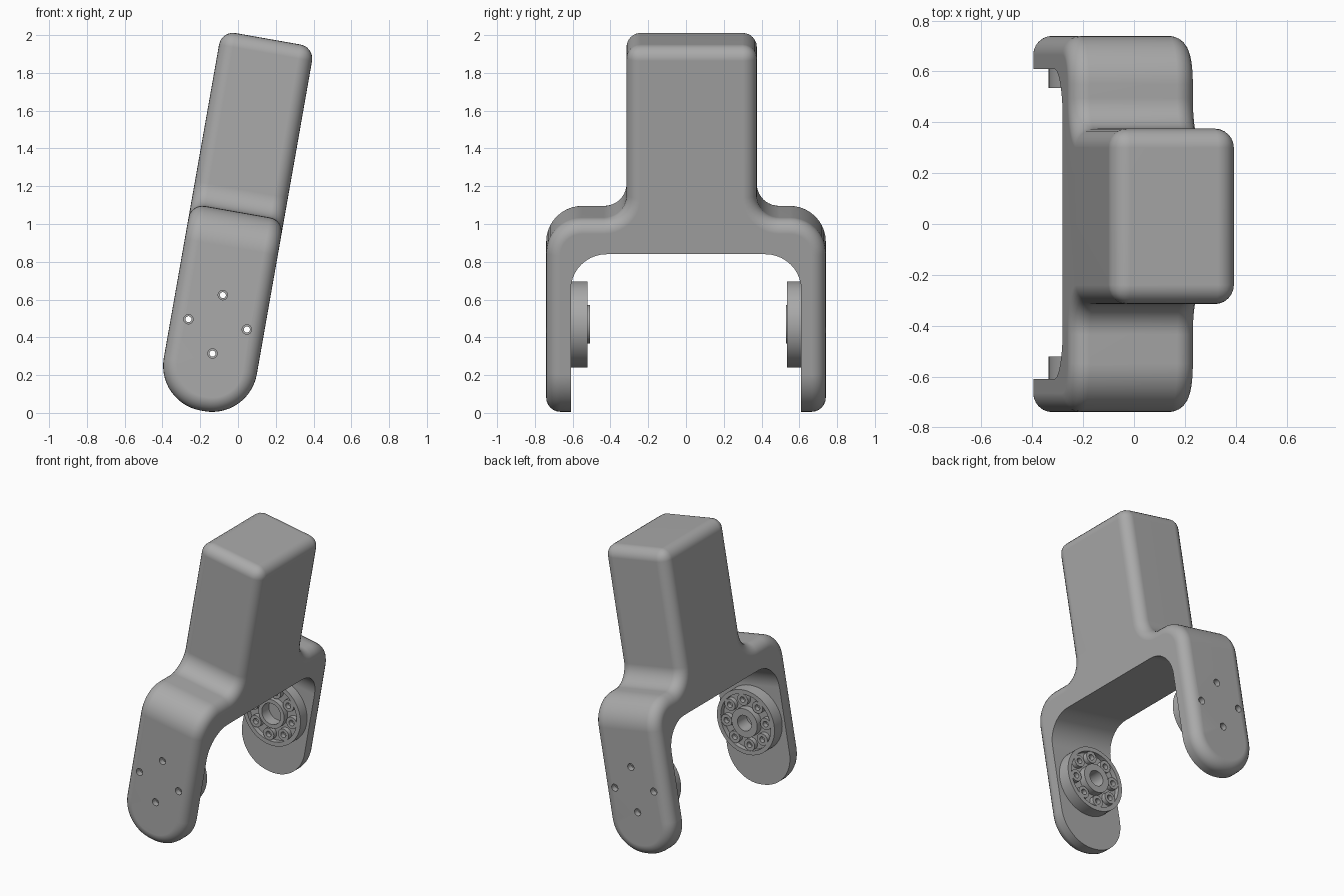
import bpy, bmesh
from math import radians, cos, sin, tan, tau
from mathutils import Matrix, Vector

if "Cube" in bpy.data.objects:
    bpy.data.objects.remove(bpy.data.objects["Cube"])

grey = bpy.data.materials.new("plain grey")
grey.use_nodes = True
COLOUR = (0.4, 0.4, 0.4, 1)
grey.diffuse_color = COLOUR
grey.node_tree.nodes["Principled BSDF"].inputs["Base Color"].default_value = COLOUR

# The whole bracket leans sideways about the centre of its rounded feet
LEAN = Matrix.Translation((-0.145, 0, 0.257)) @ Matrix.Rotation(radians(10), 4, 'Y')
HALF = 0.25      # half width of the bracket
PIVOT = 0.215    # height of the horn axis above the foot centre
BOLT_R = 0.157   # bolt circle


def make_object(name, bm):
    bmesh.ops.recalc_face_normals(bm, faces=bm.faces)
    mesh = bpy.data.meshes.new(name)
    bm.to_mesh(mesh)
    bm.free()
    ob = bpy.data.objects.new(name, mesh)
    bpy.context.collection.objects.link(ob)
    ob.matrix_world = LEAN
    mesh.materials.append(grey)
    return ob


def rounded(points, steps=10):
    """Outline whose corners (y, z, radius) are replaced by arcs."""
    out = []
    for i, (y, z, r) in enumerate(points):
        p = Vector((y, z))
        if r == 0:
            out.append(p)
            continue
        a = (Vector(points[i - 1][:2]) - p).normalized()
        b = (Vector(points[(i + 1) % len(points)][:2]) - p).normalized()
        half = a.angle(b) / 2
        start = p + a * r / tan(half)
        centre = p + (a + b).normalized() * r / sin(half)
        end = p + b * r / tan(half)
        u, v = start - centre, end - centre
        for k in range(steps + 1):
            t = k / steps * u.angle(v)
            out.append(centre + u * cos(t) + v * sin(t))
    return out


def extrude_x(outline, half):
    bm = bmesh.new()
    face = bm.faces.new([bm.verts.new((-half, p.x, p.y)) for p in outline])
    ext = bmesh.ops.extrude_face_region(bm, geom=[face])
    moved = [g for g in ext["geom"] if isinstance(g, bmesh.types.BMVert)]
    bmesh.ops.translate(bm, vec=(2 * half, 0, 0), verts=moved)
    return bm


def ring(bm, x, z, y0, y1, outer, inner, n=48):
    """Tube along y; a solid cylinder when inner is zero."""
    def loop(r, y):
        return [bm.verts.new((x + r * cos(tau * k / n), y, z + r * sin(tau * k / n)))
                for k in range(n)]
    loops = [loop(outer, y0), loop(outer, y1)]
    if inner:
        loops += [loop(inner, y1), loop(inner, y0)]
        pairs = zip(loops, loops[1:] + loops[:1])
    else:
        pairs = [loops]
        for end in loops:
            bm.faces.new(end)
    for a, b in pairs:
        for k in range(n):
            j = (k + 1) % n
            bm.faces.new((a[k], a[j], b[j], b[k]))


def bolt_positions(count):
    for k in range(count):
        t = tau * k / count
        yield BOLT_R * cos(t), PIVOT + BOLT_R * sin(t)


def cut(ob, cutter):
    mod = ob.modifiers.new("cut", 'BOOLEAN')
    mod.operation = 'DIFFERENCE'
    mod.solver = 'EXACT'
    mod.object = cutter


def bake(ob):
    bpy.context.view_layer.update()
    deps = bpy.context.evaluated_depsgraph_get()
    mesh = bpy.data.meshes.new_from_object(ob.evaluated_get(deps))
    ob.modifiers.clear()
    ob.data = mesh


# Bracket: stepped outline with rounded shoulders and a tall block on top
outline = rounded([(-0.74, -HALF, 0), (0.74, -HALF, 0), (0.74, 0.82, 0.19),
                   (0.375, 0.82, 0.12), (0.375, 1.75, 0), (-0.315, 1.75, 0),
                   (-0.315, 0.82, 0.12), (-0.74, 0.82, 0.19)])
bm = extrude_x(outline, HALF)
feet = [e for e in bm.edges if all(v.co.z < -0.2 for v in e.verts)
        and abs(e.verts[0].co.y - e.verts[1].co.y) > 1]
bmesh.ops.bevel(bm, geom=feet, offset=0.24, segments=14, profile=0.5,
                affect='EDGES', clamp_overlap=False)
bracket = make_object("bracket", bm)
soft = bracket.modifiers.new("soft edges", 'BEVEL')
soft.width = 0.075
soft.segments = 6
soft.limit_method = 'ANGLE'
soft.angle_limit = radians(40)
soft.use_clamp_overlap = False

# Cutters: the opening between the arms, and the bolt holes
opening = make_object("opening_cutter", extrude_x(rounded(
    [(-0.61, -1, 0), (0.61, -1, 0), (0.61, 0.636, 0.19), (-0.61, 0.636, 0.19)]), 0.6))
bm = bmesh.new()
for x, z in bolt_positions(4):
    ring(bm, x, z, -1, 1, 0.016, 0, 20)
drill = make_object("bolt_drill", bm)
bm = bmesh.new()
for x, z in bolt_positions(4):
    for side in (-1, 1):
        ring(bm, x, z, side * 0.7, side * 0.9, 0.025, 0, 20)
counterbore = make_object("counterbore_cutter", bm)
cutters = [opening, drill, counterbore]
for cutter in cutters:
    cutter.hide_render = True
    cut(bracket, cutter)
bake(bracket)
parts = [bracket]


# Round horns on the inner faces of the arms
def horn(name, side, face, hub_end, hub_hole):
    wall, floor = side * 0.612, side * (face + 0.035)
    bm = bmesh.new()
    ring(bm, 0, PIVOT, wall, floor, 0.226, hub_hole, 64)
    plate = make_object(name + "_plate", bm)
    cut(plate, drill)
    bake(plate)
    bm = bmesh.new()
    ring(bm, 0, PIVOT, wall, side * face, 0.228, 0.198, 64)
    ring(bm, 0, PIVOT, floor, side * hub_end, 0.102, hub_hole)
    for x, z in bolt_positions(8):
        ring(bm, x, z, floor, side * (face + 0.003), 0.042, 0.02, 24)
    parts.extend([plate, make_object(name + "_rings", bm)])


horn("front_horn", -1, 0.522, 0.507, 0.055)
horn("back_horn", 1, 0.535, 0.53, 0.075)

for cutter in cutters:
    bpy.data.objects.remove(cutter)

# Smooth curves, crisp edges
bpy.ops.object.select_all(action='DESELECT')
for ob in parts:
    ob.select_set(True)
bpy.context.view_layer.objects.active = bracket
bpy.ops.object.shade_smooth_by_angle(angle=radians(30))
flat = bracket.modifiers.new("flat faces", 'WEIGHTED_NORMAL')
flat.keep_sharp = True
